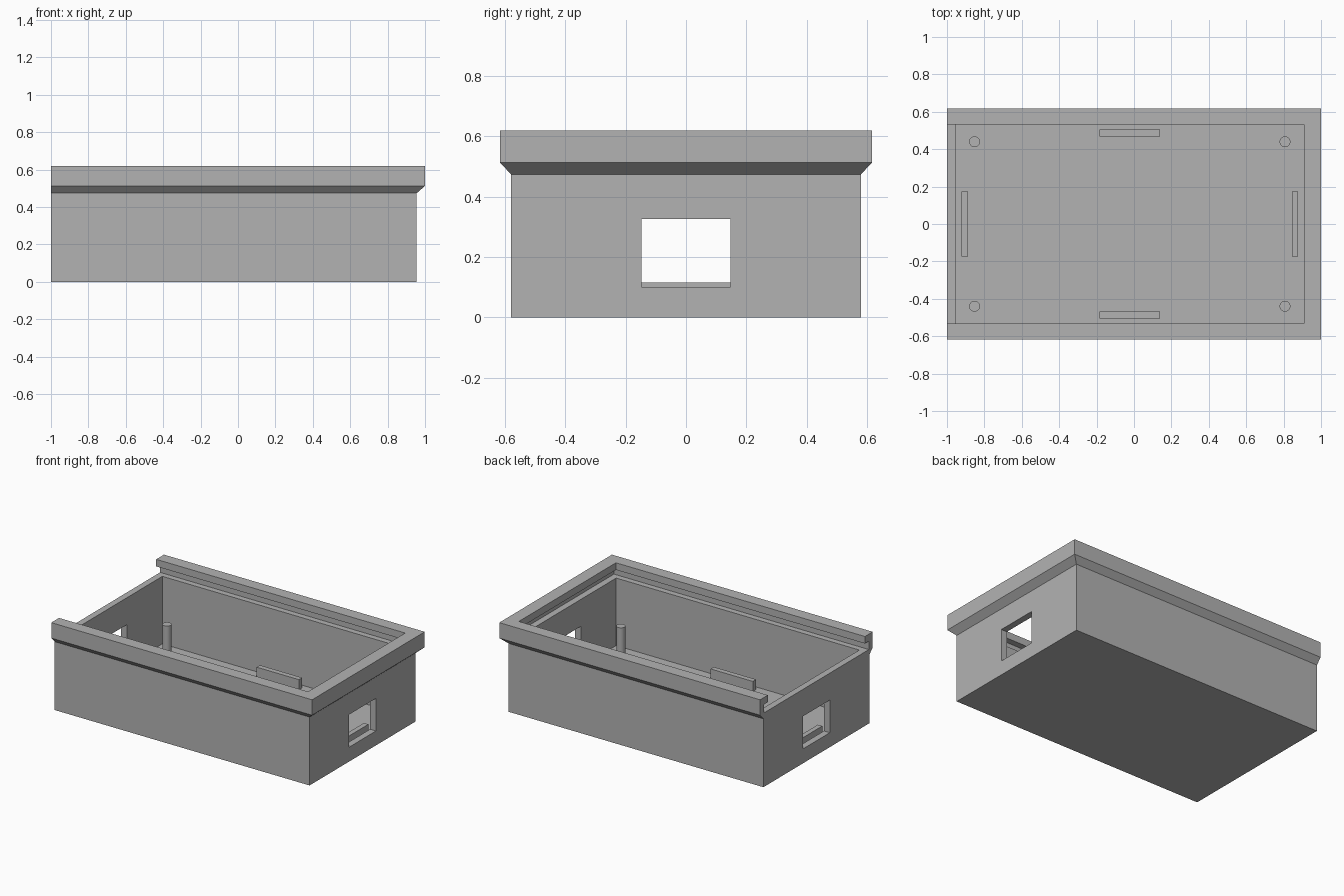
import bpy
import bmesh

cube = bpy.data.objects.get("Cube")
if cube:
    bpy.data.objects.remove(cube, do_unlink=True)

grey = bpy.data.materials.new("plain_grey")
grey.use_nodes = True
colour = (0.45, 0.45, 0.45, 1)
grey.diffuse_color = colour
grey.node_tree.nodes["Principled BSDF"].inputs["Base Color"].default_value = colour

WALL = 0.045          # wall and floor thickness
LEFT, RIGHT = -1.0, 0.955
MID = (LEFT + RIGHT) / 2
HALF_Y = 0.58
RIM_OUT = 0.037       # how far the rim stands out
LEDGE, LIP, TOP = 0.513, 0.571, 0.62


def finish(name, bm):
    bmesh.ops.recalc_face_normals(bm, faces=bm.faces)
    mesh = bpy.data.meshes.new(name)
    bm.to_mesh(mesh)
    bm.free()
    mesh.materials.append(grey)
    obj = bpy.data.objects.new(name, mesh)
    bpy.context.collection.objects.link(obj)
    return obj


def loft(name, levels):
    """Stack of rectangles (x0, x1, half_y, z), joined and capped."""
    bm = bmesh.new()
    rings = [[bm.verts.new((x, y, z)) for x, y in
              ((x0, -h), (x1, -h), (x1, h), (x0, h))]
             for x0, x1, h, z in levels]
    for low, high in zip(rings, rings[1:]):
        for i in range(4):
            j = (i + 1) % 4
            bm.faces.new((low[i], low[j], high[j], high[i]))
    bm.faces.new(rings[0])
    bm.faces.new(rings[-1])
    return finish(name, bm)


def box(name, x0, x1, half_y, z0, z1, y=0):
    obj = loft(name, [(x0, x1, half_y, z0), (x0, x1, half_y, z1)])
    for v in obj.data.vertices:
        v.co.y += y
    return obj


def cut(target, cutter):
    cutter.hide_render = True
    mod = target.modifiers.new("cut", 'BOOLEAN')
    mod.operation, mod.solver, mod.object = 'DIFFERENCE', 'EXACT', cutter
    bpy.context.view_layer.objects.active = target
    bpy.ops.object.modifier_apply(modifier=mod.name)
    bpy.data.objects.remove(cutter, do_unlink=True)


# Case with flared rim, flush at the open end
wide = (LEFT, RIGHT + WALL, HALF_Y + RIM_OUT)
case = loft("case", [(LEFT, RIGHT, HALF_Y, 0), (LEFT, RIGHT, HALF_Y, 0.474),
                     (*wide, LEDGE), (*wide, TOP)])

# Lid opening, undercut lid groove, cavity and end windows
inner_y = HALF_Y - WALL
cut(case, box("lid_opening", -1.2, RIGHT - WALL, inner_y - 0.003, 0.54, 0.8))
cut(case, box("lid_groove", -1.2, RIGHT, HALF_Y - 0.005, LEDGE, LIP))
cut(case, box("cavity", LEFT + WALL, RIGHT - WALL, inner_y, WALL, 0.54))
cut(case, box("windows", -1.2, 1.2, 0.147, 0.1, 0.326))

# Floor rails along each wall, and corner pegs
for side, word in ((-1, "right"), (1, "left")):
    x = MID + side * 0.883
    box(f"{word}_rail", x - 0.017, x + 0.017, 0.175, WALL - 0.01, 0.115)
    name = "front_rail" if side < 0 else "back_rail"
    box(name, MID - 0.162, MID + 0.162, 0.018, WALL - 0.01, 0.115, side * 0.486)
    for end, row in ((-1, "front"), (1, "back")):
        bm = bmesh.new()
        bmesh.ops.create_cone(bm, cap_ends=True, segments=32,
                              radius1=0.029, radius2=0.029, depth=0.21)
        for v in bm.verts:
            v.co += type(v.co)((MID + side * 0.83, end * 0.44, 0.14))
        peg = finish(f"{row}_{word}_peg", bm)
        for p in peg.data.polygons:
            p.use_smooth = len(p.vertices) == 4
